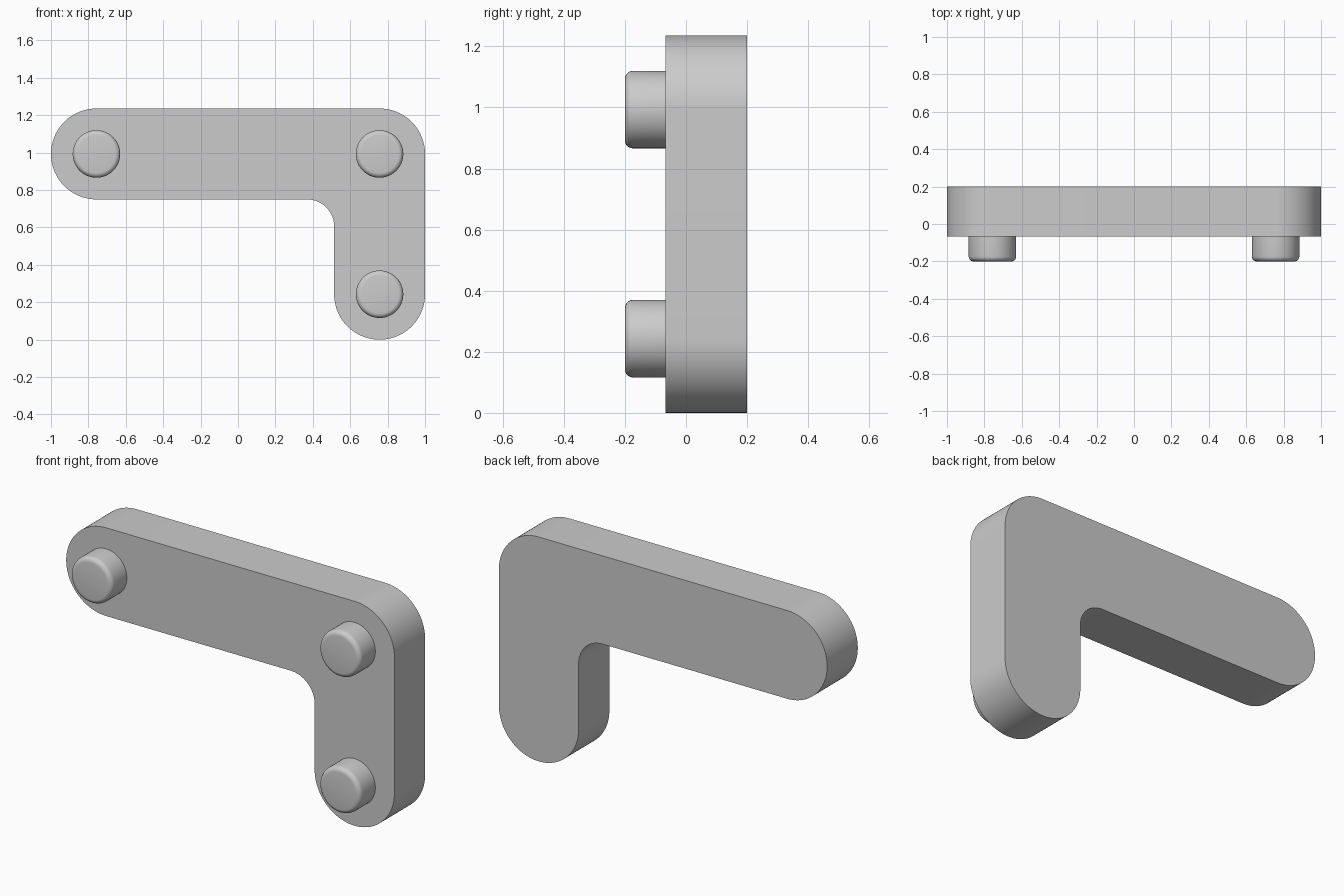
import bpy, bmesh
from math import cos, sin, pi, radians
from mathutils import Matrix, Vector

cube = bpy.data.objects.get("Cube")
if cube:
    bpy.data.objects.remove(cube, do_unlink=True)

R = 0.243                      # half width of each arm
CX, LOW, HIGH = 1 - R, R, 1.236 - R
FRONT, BACK, PEG_TIP = -0.067, 0.2, -0.2
FILLET = 0.145
PEG_R = 0.127

grey = bpy.data.materials.new("light_grey")
grey.use_nodes = True
colour = (0.6, 0.6, 0.6, 1)
grey.diffuse_color = colour
grey.node_tree.nodes["Principled BSDF"].inputs["Base Color"].default_value = colour


def arc(x, z, r, start, end, steps):
    """Points of an arc in the plane of the front face."""
    angles = [radians(start + (end - start) * i / steps) for i in range(steps + 1)]
    return [Vector((x + r * cos(a), FRONT, z + r * sin(a))) for a in angles]


def finish(bm, name):
    bmesh.ops.recalc_face_normals(bm, faces=bm.faces)
    mesh = bpy.data.meshes.new(name)
    bm.to_mesh(mesh)
    bm.free()
    mesh.materials.append(grey)
    obj = bpy.data.objects.new(name, mesh)
    bpy.context.collection.objects.link(obj)
    bpy.ops.object.select_all(action='DESELECT')
    obj.select_set(True)
    bpy.context.view_layer.objects.active = obj
    bpy.ops.object.shade_smooth_by_angle(angle=radians(35))
    return obj


# L-shaped plate: rounded ends, rounded outer corner, filleted inner corner
outline = (arc(CX, LOW, R, -180, 0, 48)
           + arc(CX, HIGH, R, 0, 90, 24)
           + arc(-CX, HIGH, R, 90, 270, 48)
           + arc(CX - R - FILLET, HIGH - R - FILLET, FILLET, 90, 0, 20))
bm = bmesh.new()
face = bm.faces.new([bm.verts.new(p) for p in outline])
grown = bmesh.ops.extrude_face_region(bm, geom=[face], use_keep_orig=True)
moved = [g for g in grown["geom"] if isinstance(g, bmesh.types.BMVert)]
bmesh.ops.translate(bm, verts=moved, vec=(0, BACK - FRONT, 0))
finish(bm, "angled_plate")


# Pegs on the front, with a rounded tip
def peg(name, x, z):
    root = FRONT + 0.02
    bm = bmesh.new()
    place = Matrix.Translation((x, (root + PEG_TIP) / 2, z)) @ Matrix.Rotation(pi / 2, 4, 'X')
    bmesh.ops.create_cone(bm, cap_ends=True, segments=48, radius1=PEG_R,
                          radius2=PEG_R, depth=root - PEG_TIP, matrix=place)
    rim = [e for e in bm.edges if all(v.co.y < PEG_TIP + 0.001 for v in e.verts)]
    bmesh.ops.bevel(bm, geom=rim, offset=0.026, segments=5, profile=0.5, affect='EDGES')
    finish(bm, name)


peg("far_peg", -CX, HIGH)
peg("corner_peg", CX, HIGH)
peg("lower_peg", CX, LOW)
